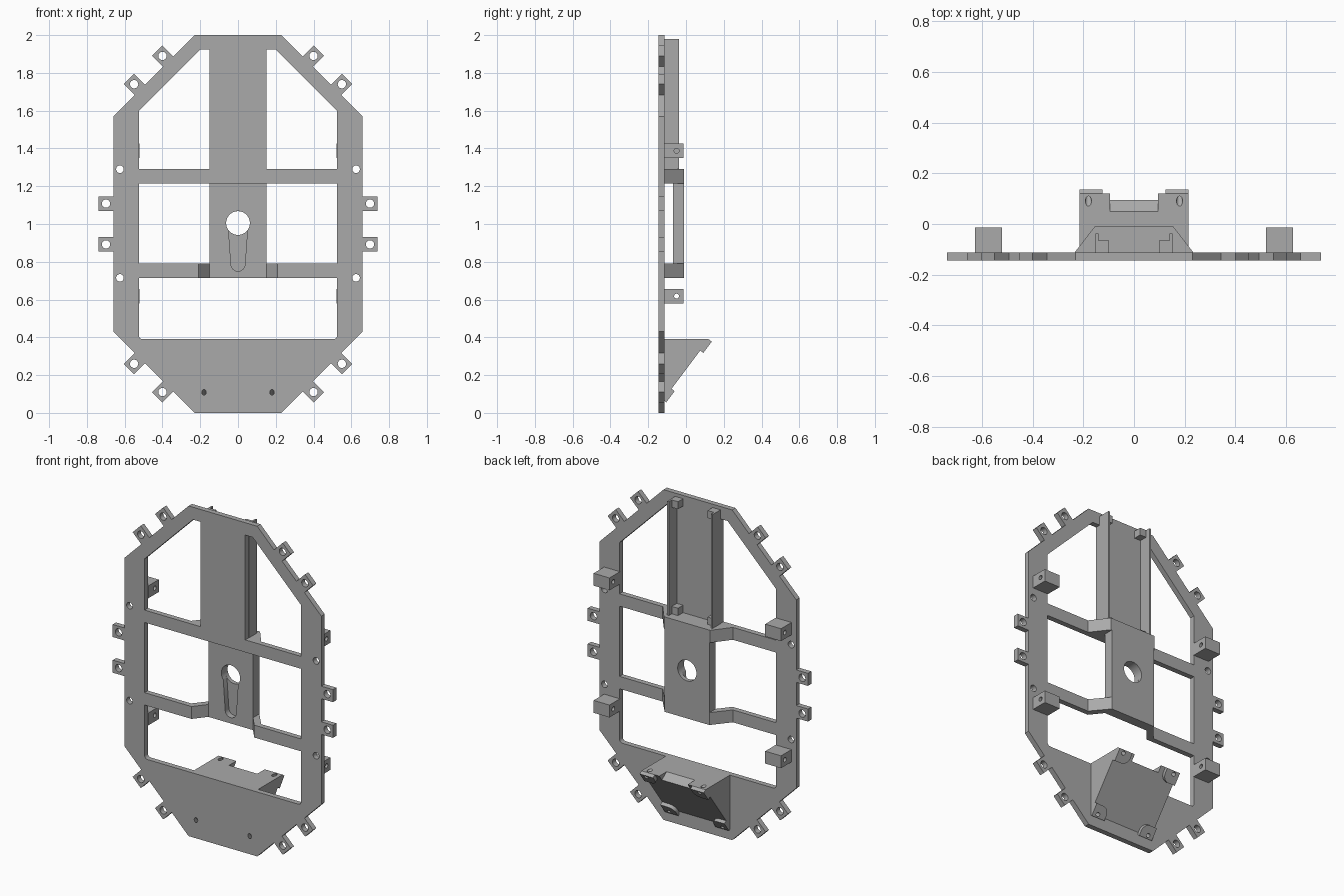
import bpy, bmesh
from math import sin, cos, radians
from mathutils import Vector, Matrix

cube = bpy.data.objects.get("Cube")
if cube:
    bpy.data.objects.remove(cube)

grey = bpy.data.materials.new("plain grey")
grey.use_nodes = True
grey.diffuse_color = (0.4, 0.4, 0.4, 1)
grey.node_tree.nodes["Principled BSDF"].inputs["Base Color"].default_value = (0.4, 0.4, 0.4, 1)

X, Y, Z = Vector((1, 0, 0)), Vector((0, 1, 0)), Vector((0, 0, 1))
SLOPE = Vector((0, 0.6, 0.8))          # up along the tilted mount
SLOPE_TOP = Vector((0, 0.12, 0.39))
FRONT, BACK, RAISED = -0.145, -0.113, -0.01
parts = []


def arc(cx, cy, r, a0, a1, n):
    angles = [radians(a0 + (a1 - a0) * i / n) for i in range(n + 1)]
    return [(cx + r * cos(a), cy + r * sin(a)) for a in angles]


def circle(cx, cy, r, n=32):
    return arc(cx, cy, r, 0, 360, n)[:-1]


def rect(x0, y0, x1, y1):
    return [(x0, y0), (x1, y0), (x1, y1), (x0, y1)]


def flip(points):
    return [(-x, y) for x, y in reversed(points)]


def prism(name, loops, w0, w1, u, v, origin=Vector()):
    """Extrude an outline with holes between two depths along u x v."""
    curve = bpy.data.curves.new(name, 'CURVE')
    curve.dimensions, curve.fill_mode = '2D', 'BOTH'
    curve.extrude = (w1 - w0) / 2
    for loop in loops:
        spline = curve.splines.new('POLY')
        spline.points.add(len(loop) - 1)
        for point, (a, b) in zip(spline.points, loop):
            point.co = (a, b, 0, 1)
        spline.use_cyclic_u = True
    temp = bpy.data.objects.new(name + "_curve", curve)
    bpy.context.collection.objects.link(temp)
    graph = bpy.context.evaluated_depsgraph_get()
    mesh = bpy.data.meshes.new_from_object(temp.evaluated_get(graph))
    bpy.data.objects.remove(temp)
    bpy.data.curves.remove(curve)
    w = u.cross(v)
    turn = Matrix((u, v, w)).transposed().to_4x4()
    bm = bmesh.new()
    bm.from_mesh(mesh)
    bmesh.ops.remove_doubles(bm, verts=bm.verts, dist=1e-5)
    bm.transform(Matrix.Translation(origin + w * (w0 + w1) / 2) @ turn)
    bmesh.ops.recalc_face_normals(bm, faces=bm.faces)
    bm.to_mesh(mesh)
    bm.free()
    mesh.materials.clear()
    mesh.materials.append(grey)
    ob = bpy.data.objects.new(name, mesh)
    bpy.context.collection.objects.link(ob)
    parts.append(ob)
    return ob


def upright(name, loops, y0, y1):
    return prism(name, loops, -y1, -y0, X, Z)


def cut(target, cutter):
    mod = target.modifiers.new("cut", 'BOOLEAN')
    mod.operation, mod.solver, mod.object = 'DIFFERENCE', 'EXACT', cutter
    cutter.hide_render = True
    graph = bpy.context.evaluated_depsgraph_get()
    mesh = bpy.data.meshes.new_from_object(target.evaluated_get(graph))
    target.modifiers.clear()
    target.data = mesh


def discard(ob):
    parts.remove(ob)
    bpy.data.objects.remove(ob)


# Frame plate with its windows and screw holes
edge = [(0.23, 0), (0.66, 0.43), (0.66, 1.57), (0.23, 2)]
upper_window = [(0.15, 1.29), (0.525, 1.29), (0.525, 1.6), (0.2, 1.925), (0.15, 1.925)]
lower_half = arc(0.505, 0.41, 0.02, -90, 0, 5) + [
    (0.525, 0.715), (0.21, 0.715), (0.21, 0.79), (0.525, 0.79), (0.525, 1.215)]
loops = [edge + flip(edge), lower_half + flip(lower_half), upper_window, flip(upper_window)]
loops += [circle(sx * 0.625, z, 0.02) for sx in (-1, 1) for z in (0.715, 1.29)]
frame = upright("frame_plate", loops, FRONT, BACK)

# Mounting ears around the rim
for sx in (-1, 1):
    for sz in (-1, 1):
        for x, dz, angle in ((0.699, 0.108, 0), (0.55, 0.74, 45), (0.40, 0.89, 45)):
            c, s = cos(radians(angle)), sin(radians(angle))
            square = rect(-0.043 if angle else -0.039, -0.038, 0.039, 0.038)
            outline = [(sx * (x + a * c - b * s), 1 + sz * (dz + a * s + b * c))
                       for a, b in square]
            hole = circle(sx * x, 1 + sz * dz, 0.022)
            upright("mounting_ear", [outline, hole], FRONT, BACK)

# Raised centre panel: keyhole recess in front, round hole behind
panel = rect(-0.15, 0.715, 0.15, 1.215)
keyhole = arc(0, 1.005, 0.063, -38, 218, 30) + arc(0, 0.787, 0.037, 180, 360, 16)
upright("centre_panel_front", [panel, keyhole], -0.07, -0.035)
upright("centre_panel_back", [panel, circle(0, 1.005, 0.063, 40)], -0.035, RAISED)

# Upper solid step and lower slanted arms that carry the panel
step = [(0.235, BACK), (0.155, RAISED)]
prism("upper_step", [step + flip(step)], 1.215, 1.29, X, Y)
arm = [(0.21, FRONT), (0.21, BACK), (0.235, BACK), (0.15, RAISED), (0.15, -0.07)]
for name, outline in (("left_arm", arm), ("right_arm", flip(arm))):
    prism(name, [outline], 0.715, 0.79, X, Y)

# Rails, corner stops and drilled side blocks on the back
for side, sx in (("left", 1), ("right", -1)):
    def bar(x0, x1):
        return sorted((sx * x0, sx * x1))
    a, b = bar(0.141, 0.152)
    prism(side + "_rail", [rect(a, BACK, b, -0.037)], 1.29, 1.98, X, Y)
    a, b = bar(0.099, 0.141)
    for z in (1.29, 1.935):
        prism(side + "_rail_stop", [rect(a, BACK, b, -0.065)], z, z + 0.045, X, Y)
    a, b = bar(0.522, 0.628)
    for z in (0.58, 1.35):
        block = [rect(BACK, z, RAISED - 0.003, z + 0.075), circle(-0.05, z + 0.038, 0.013, 24)]
        prism(side + "_side_block", block, a, b, Y, Z)

# Tilted mount wedge with a notch in its top edge
wedge = [(BACK, 0.39), (0.12, 0.39), (BACK, 0.079)]
mount = prism("tilted_mount", [wedge], -0.215, 0.215, Y, Z)
notch = prism("notch_cutter", [[(0.05, 0.39), (0.05, 0.45), (0.2, 0.45), (0.13, 0.33)]],
              -0.095, 0.095, Y, Z)
cut(mount, notch)
discard(notch)

# Rounded corner pads, with screw holes running through the wedge
for sx in (-1, 1):
    for outer, inner, hole_v in ((0, -0.075, -0.018), (-0.402, -0.328, -0.383)):
        k = 1 if outer > inner else -1
        rounded = arc(0.17, inner + k * 0.045, 0.045, 180, 180 + k * 90, 8)
        pad = [(0.215, outer), (0.125, outer)] + rounded + [(0.215, inner)]
        hole = circle(0.18, hole_v, 0.012, 20)
        if sx < 0:
            pad, hole = flip(pad), flip(hole)
        prism("corner_pad", [pad, hole], -0.021, 0, X, SLOPE, SLOPE_TOP)
        drill = prism("drill_cutter", [hole], -0.05, 0.12, X, SLOPE, SLOPE_TOP)
        cut(mount, drill)
        if k < 0:
            cut(frame, drill)
        discard(drill)

# Smooth the round holes, keep the corners sharp
bpy.ops.object.select_all(action='DESELECT')
for ob in parts:
    ob.select_set(True)
bpy.context.view_layer.objects.active = frame
bpy.ops.object.shade_smooth_by_angle(angle=radians(30))
